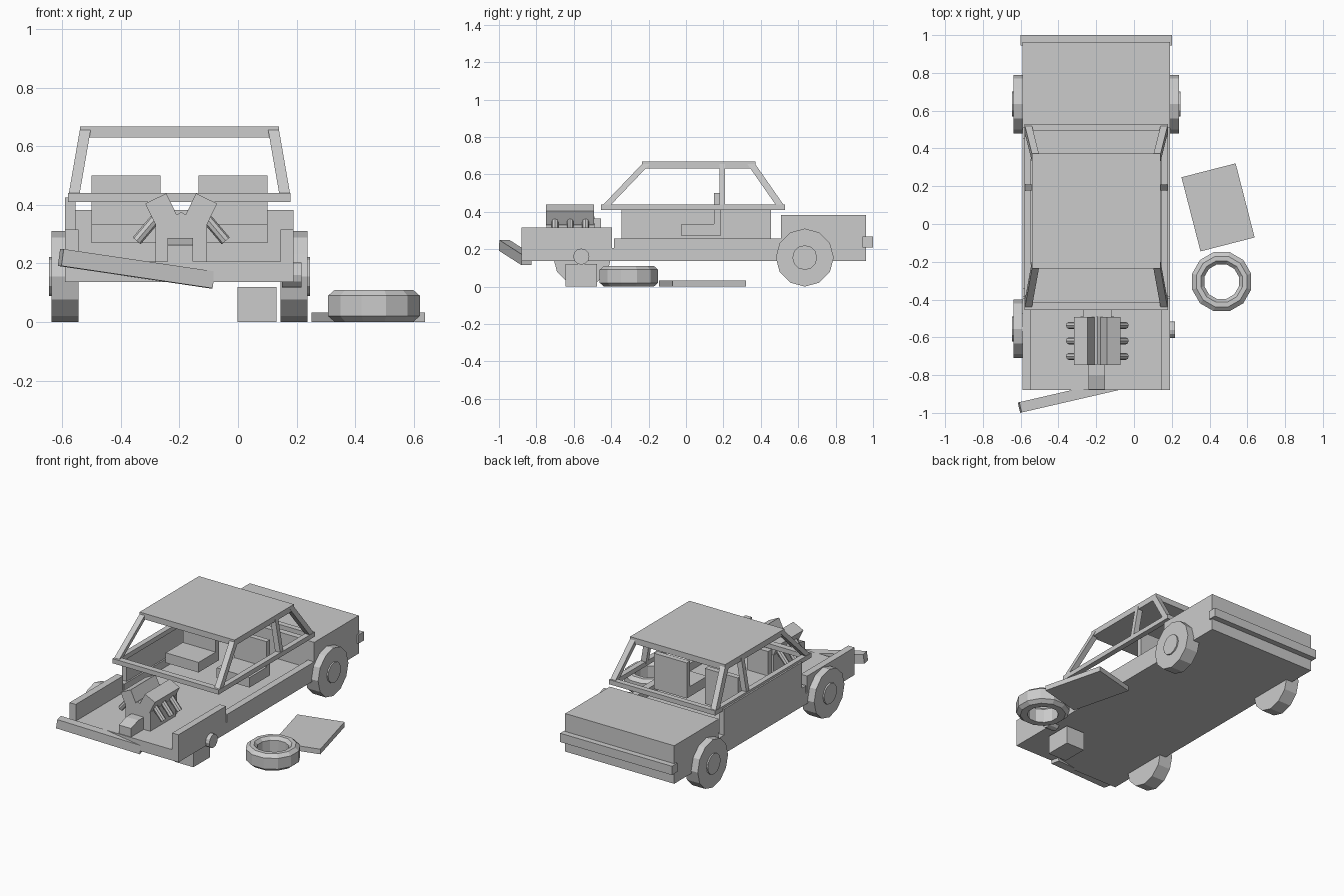
import bpy, bmesh, math
from mathutils import Vector, Matrix

if "Cube" in bpy.data.objects:
    bpy.data.objects.remove(bpy.data.objects["Cube"])

CX = -0.2  # centre line of the car


def make(name, bm):
    bmesh.ops.recalc_face_normals(bm, faces=bm.faces)
    me = bpy.data.meshes.new(name)
    bm.to_mesh(me)
    bm.free()
    ob = bpy.data.objects.new(name, me)
    bpy.context.collection.objects.link(ob)
    return ob


def loft(name, low, high):
    """Solid between two matching point loops."""
    bm = bmesh.new()
    a = [bm.verts.new(p) for p in low]
    b = [bm.verts.new(p) for p in high]
    n = len(a)
    bm.faces.new(a)
    bm.faces.new(b[::-1])
    for i in range(n):
        j = (i + 1) % n
        bm.faces.new((a[i], b[i], b[j], a[j]))
    return make(name, bm)


def rect(x, y, z):
    return [(x[0], y[0], z), (x[1], y[0], z), (x[1], y[1], z), (x[0], y[1], z)]


def box(name, x, y, z):
    return loft(name, rect(x, y, z[0]), rect(x, y, z[1]))


def turned_box(name, loc, size, rot):
    s = [v / 2 for v in size]
    ob = box(name, (-s[0], s[0]), (-s[1], s[1]), (-s[2], s[2]))
    ob.location = loc
    ob.rotation_euler = [math.radians(r) for r in rot]
    return ob


def rod(name, p, q, r, sides):
    p, q = Vector(p), Vector(q)
    bm = bmesh.new()
    m = Matrix.Translation((p + q) / 2) @ (q - p).to_track_quat('Z', 'Y').to_matrix().to_4x4()
    bmesh.ops.create_cone(bm, cap_ends=True, segments=sides, radius1=r, radius2=r,
                          depth=(q - p).length, matrix=m)
    return make(name, bm)


def sides(x0, x1):
    """x ranges on both sides of the centre line, from offsets."""
    return (("right", (CX + x0, CX + x1)), ("left", (CX - x1, CX - x0)))


# Lower body
box("floor", (CX - .39, CX + .39), (-.88, .963), (.137, .207))
box("trunk", (CX - .39, CX + .39), (.508, .963), (.2, .383))
for s, x in sides(.345, .39):
    box(s + "_fender", x, (-.88, -.395), (.137, .315))
    box(s + "_sill", x, (-.385, .515), (.2, .257))
box("left_door", (-.59, -.555), (-.345, .455), (.25, .425))

# Rear bumper wraps round the trunk corners
box("rear_bumper", (-.6, .2), (.963, 1.0), (.21, .267))
for s, x in sides(.385, .4):
    box(s + "_bumper_end", x, (.945, .98), (.21, .267))

# Loose front bumper
turned_box("front_bumper", (-.347, -.912, .182), (.535, .056, .058), (0, 8.2, 13))

# Belt frame, pillars and roof
box("front_belt_bar", (CX - .375, CX + .375), (-.455, -.415), (.41, .44))
box("rear_belt_bar", (CX - .375, CX + .375), (.495, .53), (.41, .44))
for s, x in sides(.345, .38):
    box(s + "_belt_rail", x, (-.455, .53), (.41, .44))
for m, s in ((1, "right"), (-1, "left")):
    for part, y0, y1, w in (("front", -.455, -.235, .042), ("middle", .178, .178, .03),
                            ("rear", .488, .328, .042)):
        xb = (CX + m * .343, CX + m * .38)
        xt = (CX + m * .303, CX + m * .34)
        loft(s + "_" + part + "_pillar", rect(xb, (y0, y0 + w), .425),
             rect(xt, (y1, y1 + w), .655))
box("roof", (CX - .34, CX + .34), (-.235, .372), (.63, .668))

# Seats
for s, x in sides(.065, .3):
    box(s + "_seat_cushion", x, (-.025, .185), (.27, .335))
    box(s + "_seat_back", x, (.15, .185), (.3, .5))

# Mounted wheels and hubs
for s, m, y in (("rear_right", 1, .635), ("rear_left", -1, .635), ("front_left", -1, -.555)):
    rod(s + "_wheel", (CX + m * .345, y, .155), (CX + m * .437, y, .155), .155, 12)
    rod(s + "_hub", (CX + m * .42, y, .155), (CX + m * .446, y, .155), .066, 12)
rod("bare_hub", (.15, -.56, .16), (.217, -.56, .16), .043, 12)
box("support_block", (-.002, .132), (-.645, -.475), (0, .12))

# Engine: block, two tilted heads, exhaust stubs
EX, EY = -.194, (-.745, -.49)
section = [(-.088, .2), (.088, .2), (.088, .33), (.045, .35), (0, .375), (-.045, .35), (-.088, .33)]
loft("engine_block", [(EX + x, EY[0], z) for x, z in section],
     [(EX + x, EY[1], z) for x, z in section])
for m, s in ((1, "right"), (-1, "left")):
    turned_box(s + "_cylinder_head", (EX + m * .068, -.62, .383), (.08, .255, .086), (0, m * 26, 0))
    for i in range(3):
        y = -.537 - i * .082
        rod(f"{s}_exhaust_{i + 1}", (EX + m * .09, y, .35), (EX + m * .152, y, .277), .018, 8)
box("bell_housing", (EX - .075, EX + .075), (-.5, -.455), (.2, .365))
x0, x1 = -.24, -.153
loft("engine_front_cover",
     [(x0, -.875, .2), (x0, -.74, .2), (x0, -.74, .286), (x0, -.8, .286), (x0, -.875, .262)],
     [(x1, -.875, .2), (x1, -.74, .2), (x1, -.74, .286), (x1, -.8, .286), (x1, -.875, .262)])

# Removed tyre lying on the ground
bm = bmesh.new()
profile = [(.095, .0), (.138, .0), (.162, .02), (.162, .09), (.138, .11), (.113, .11), (.095, .09)]
N = 12
rings = []
for i in range(N):
    a = 2 * math.pi * (i + .5) / N
    rings.append([bm.verts.new((r * math.cos(a), r * math.sin(a), z)) for r, z in profile])
for i in range(N):
    a, b = rings[i], rings[(i + 1) % N]
    for k in range(len(profile)):
        l = (k + 1) % len(profile)
        bm.faces.new((a[k], b[k], b[l], a[l]))
make("loose_tyre", bm).location = (.464, -.305, 0)

# Removed door panel on the ground
turned_box("loose_panel", (.445, .088, .0165), (.296, .405, .033), (0, 0, 14.4))
